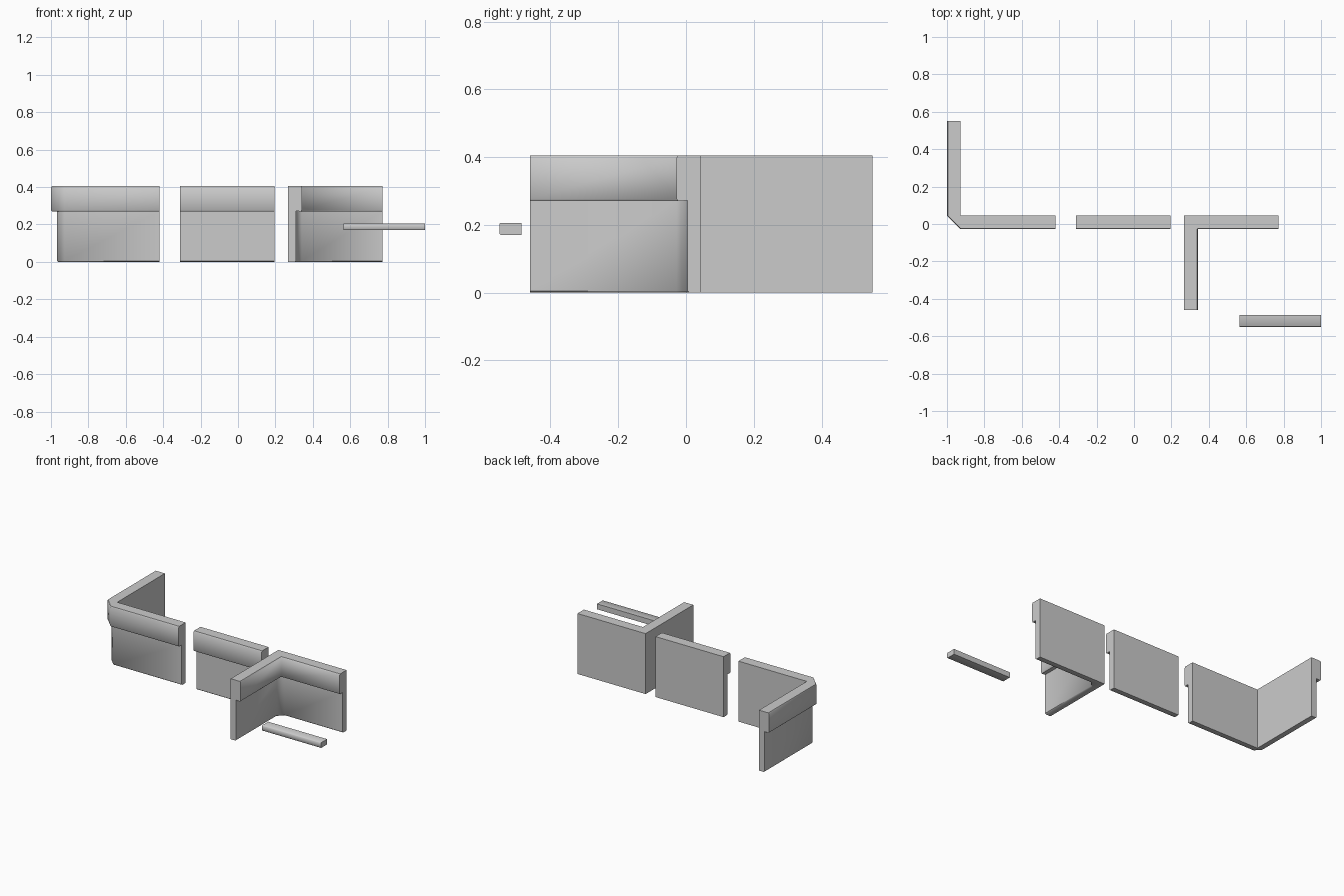
import bpy, bmesh

if "Cube" in bpy.data.objects:
    bpy.data.objects.remove(bpy.data.objects["Cube"])

# Wall cross-section: (distance from the back face, height)
D = 0.073
PROFILE = [(0, 0), (0.035, 0), (0.041, 0.005), (0.041, 0.272), (0.068, 0.27),
           (D, 0.277), (D, 0.398), (0.068, 0.405), (0, 0.405)]
BACK = 0.045


def finish(bm, name):
    bmesh.ops.remove_doubles(bm, verts=bm.verts, dist=1e-5)
    bmesh.ops.recalc_face_normals(bm, faces=bm.faces)
    mesh = bpy.data.meshes.new(name)
    bm.to_mesh(mesh)
    bm.free()
    obj = bpy.data.objects.new(name, mesh)
    bpy.context.collection.objects.link(obj)
    bpy.ops.object.select_all(action='DESELECT')
    obj.select_set(True)
    bpy.context.view_layer.objects.active = obj
    bpy.ops.object.shade_smooth_by_angle(angle=0.84)
    return obj


def sweep(name, stations):
    """Join the profile through stations; each maps depth d to (x, y)."""
    bm = bmesh.new()
    rings = [[bm.verts.new((*place(d), z)) for d, z in PROFILE] for place in stations]
    n = len(PROFILE)
    for a, b in zip(rings, rings[1:]):
        for i in range(n):
            j = (i + 1) % n
            bm.faces.new((a[i], a[j], b[j], b[i]))
    bm.faces.new(rings[0])
    bm.faces.new(rings[-1])
    return finish(bm, name)


def along_x(x):
    return lambda d: (x, BACK - d)


# Straight panel
sweep("straight_wall", [along_x(-0.31), along_x(0.195)])

# Outside corner: profile pivots about the inner corner, giving a chamfer
PX = -0.927
sweep("outer_corner_wall", [lambda d: (PX - d, 0.55), lambda d: (PX - d, BACK),
                            along_x(PX), along_x(-0.42)])

# Inside corner: sharp back, chamfered recess under the cap
LX = 0.268
sweep("inner_corner_wall", [
    lambda d: (LX + d, -0.46),
    lambda d: (LX + d, BACK - D if d else BACK),
    lambda d: (LX + D if d else LX, BACK - d),
    along_x(0.773)])

# Loose trim bar
bm = bmesh.new()
bmesh.ops.create_cube(bm, size=1)
for v in bm.verts:
    v.co = (0.782 + v.co.x * 0.436, -0.518 + v.co.y * 0.064, 0.188 + v.co.z * 0.036)
edges = [e for e in bm.edges if abs(e.verts[0].co.x - e.verts[1].co.x) > 0.1
         and e.verts[0].co.y < -0.52]
bmesh.ops.bevel(bm, geom=edges, offset=0.003, segments=1, affect='EDGES')
finish(bm, "trim_bar")
